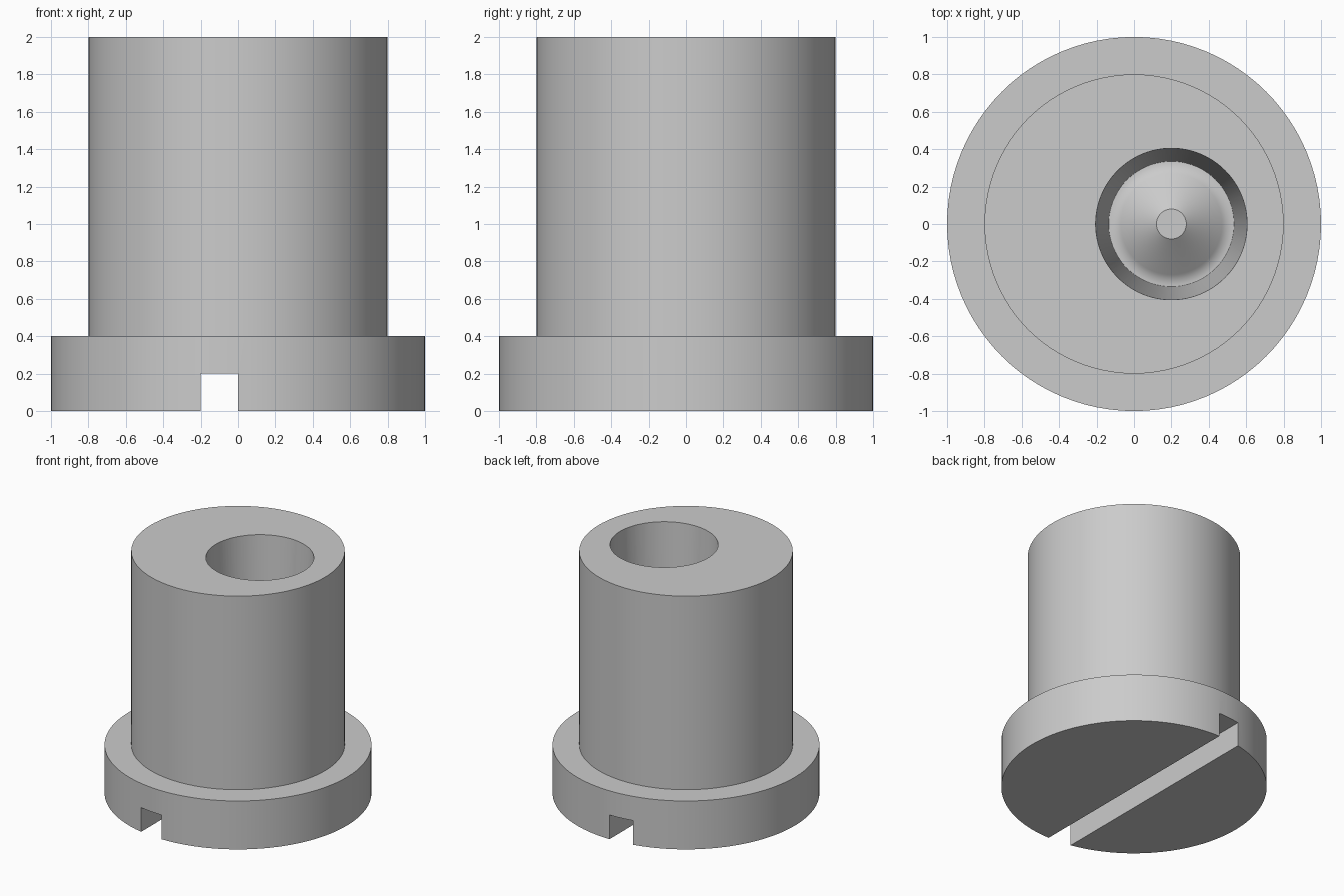
import bpy, bmesh, math

old = bpy.data.objects.get("Cube")
if old:
    bpy.data.objects.remove(old, do_unlink=True)

grey = bpy.data.materials.new("plain grey")
grey.use_nodes = True
GREY = (0.6, 0.6, 0.6, 1)
grey.diffuse_color = GREY
grey.node_tree.nodes["Principled BSDF"].inputs["Base Color"].default_value = GREY


def lathe(name, profile, x=0, steps=96):
    """Closed solid of revolution from (radius, height) points."""
    bm = bmesh.new()
    rings = []
    for r, z in profile:
        if r == 0:
            rings.append([bm.verts.new((x, 0, z))] * steps)
        else:
            rings.append([bm.verts.new((x + r * math.cos(math.tau * i / steps),
                                        r * math.sin(math.tau * i / steps), z))
                          for i in range(steps)])
    for a, b in zip(rings, rings[1:]):
        for i in range(steps):
            j = (i + 1) % steps
            bm.faces.new(dict.fromkeys((a[i], a[j], b[j], b[i])))
    bmesh.ops.recalc_face_normals(bm, faces=bm.faces)
    mesh = bpy.data.meshes.new(name)
    bm.to_mesh(mesh)
    bm.free()
    mesh.materials.append(grey)
    obj = bpy.data.objects.new(name, mesh)
    bpy.context.collection.objects.link(obj)
    return obj


def cut(target, cutter):
    cutter.hide_render = True
    mod = target.modifiers.new(cutter.name, "BOOLEAN")
    mod.operation = "DIFFERENCE"
    mod.solver = "EXACT"
    mod.object = cutter
    bpy.context.view_layer.objects.active = target
    bpy.ops.object.modifier_apply(modifier=mod.name)
    bpy.data.objects.remove(cutter, do_unlink=True)


# Shaft with a wide flange at its foot
body = lathe("flanged_shaft", [(0, 0), (1, 0), (1, 0.4), (0.8, 0.4), (0.8, 2), (0, 2)])

# Off-centre tapered bore with a filleted, blunt cone rising from its floor
floor, slope = 0.4, math.radians(38)
fillet = [(0.335 - 0.105 * math.sin(slope * k / 6),
           floor + 0.105 * (1 - math.cos(slope * k / 6))) for k in range(7)]
r, z = fillet[-1]
tip = z + (r - 0.08) * math.tan(slope)
bore = lathe("bore", [(0, tip), (0.08, tip)] + fillet[::-1]
             + [(0.405, 2), (0.405, 2.1), (0, 2.1)], x=0.2)
cut(body, bore)

# Slot across the underside
bpy.ops.mesh.primitive_cube_add(size=1, location=(-0.1, 0, 0))
slot = bpy.context.object
slot.name = "slot"
slot.scale = (0.2, 3, 0.4)
slot.data.materials.append(grey)
cut(body, slot)

# Smooth round walls, crisp edges
bpy.ops.object.select_all(action="DESELECT")
body.select_set(True)
bpy.context.view_layer.objects.active = body
bpy.ops.object.shade_smooth_by_angle(angle=math.radians(30))
